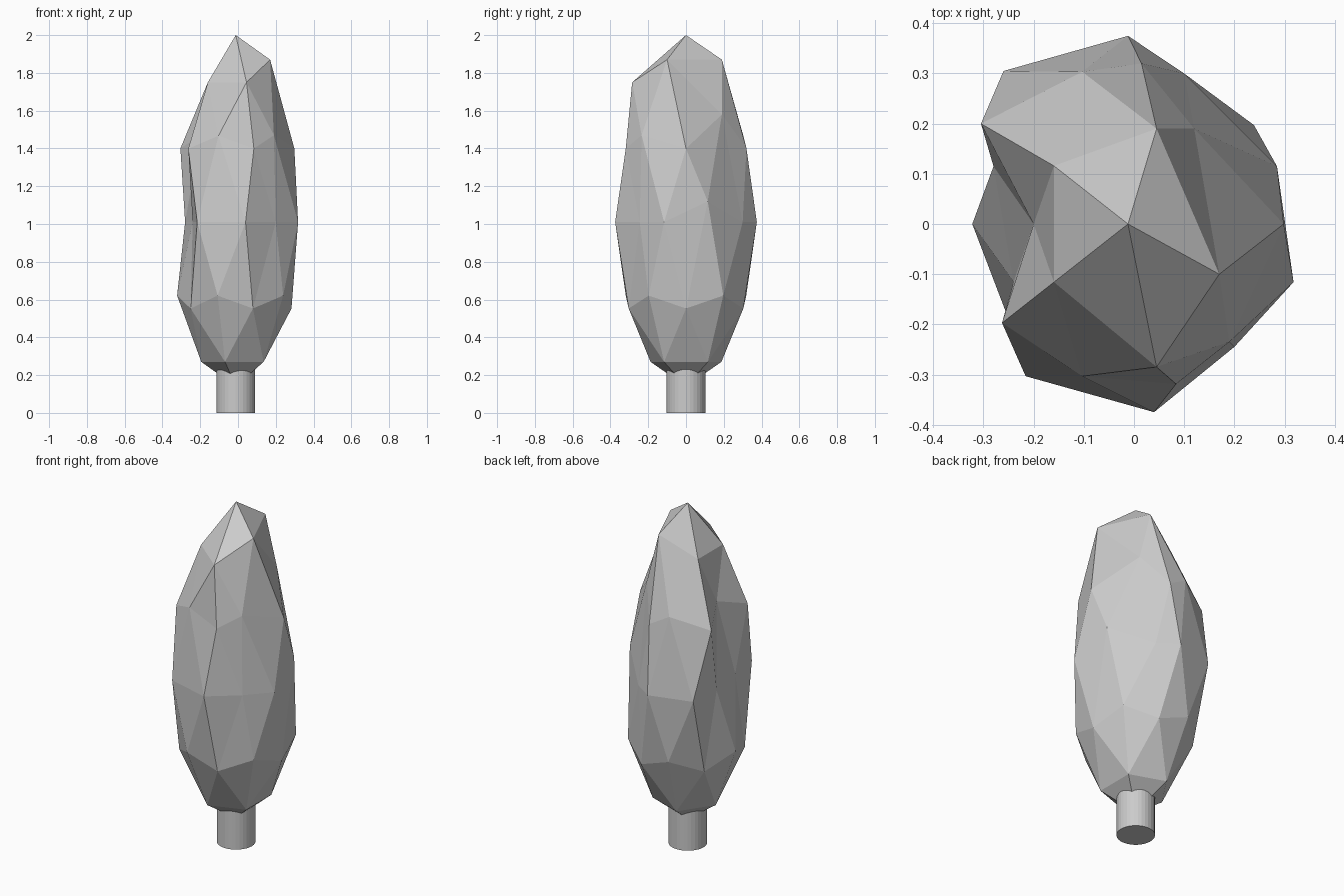
import bpy
import bmesh
from mathutils import Vector

default_cube = bpy.data.objects.get("Cube")
if default_cube:
    bpy.data.objects.remove(default_cube, do_unlink=True)

AXIS_X = -0.012  # the tree stands slightly off centre

grey = bpy.data.materials.new("plain_grey")
grey.use_nodes = True
grey.diffuse_color = (0.6, 0.6, 0.6, 1)
shader = next(n for n in grey.node_tree.nodes if n.type == "BSDF_PRINCIPLED")
shader.inputs["Base Color"].default_value = grey.diffuse_color


def finish(name, bm):
    """Turn a bmesh into a flat shaded object."""
    bmesh.ops.recalc_face_normals(bm, faces=bm.faces)
    mesh = bpy.data.meshes.new(name)
    bm.to_mesh(mesh)
    bm.free()
    mesh.materials.append(grey)
    obj = bpy.data.objects.new(name, mesh)
    bpy.context.scene.collection.objects.link(obj)
    return obj


# Foliage: a stretched low-poly ball with a few corners pulled out of place
bm = bmesh.new()
bmesh.ops.create_icosphere(bm, subdivisions=2, radius=1)
bmesh.ops.scale(bm, vec=(0.347, 0.375, 0.87), verts=bm.verts)
bmesh.ops.translate(bm, vec=(AXIS_X, 0, 1.01), verts=bm.verts)

pulled_corners = [
    # pointed top
    (AXIS_X, 0, 2.0), (0.17, -0.1, 1.87),
    (0.045, 0.19, 1.87), (0.045, -0.285, 1.75),
    # shoulders
    (0.12, 0.19, 1.58), (0.19, -0.235, 1.47), (-0.2, 0, 1.47),
    (0.015, 0.32, 1.4), (-0.305, 0.2, 1.4),
    # waist
    (0.285, 0.115, 1.12), (0.1, 0.3, 1.01), (0.2, -0.245, 1.01),
    (0.04, -0.375, 1.01), (-0.24, -0.115, 1.01),
    (-0.28, 0.115, 1.01), (-0.26, 0.305, 1.01),
]
rest = [(v, v.co.copy()) for v in bm.verts]
for corner in map(Vector, pulled_corners):
    nearest = min(rest, key=lambda pair: (pair[1] - corner).length)[0]
    nearest.co = corner
finish("foliage", bm)

# Trunk: a plain cylinder reaching into the foliage
TRUNK_TOP = 0.26
bm = bmesh.new()
bmesh.ops.create_cone(bm, cap_ends=True, segments=32, radius1=0.103,
                      radius2=0.103, depth=TRUNK_TOP)
bmesh.ops.translate(bm, vec=(AXIS_X, 0, TRUNK_TOP / 2), verts=bm.verts)
finish("trunk", bm)
